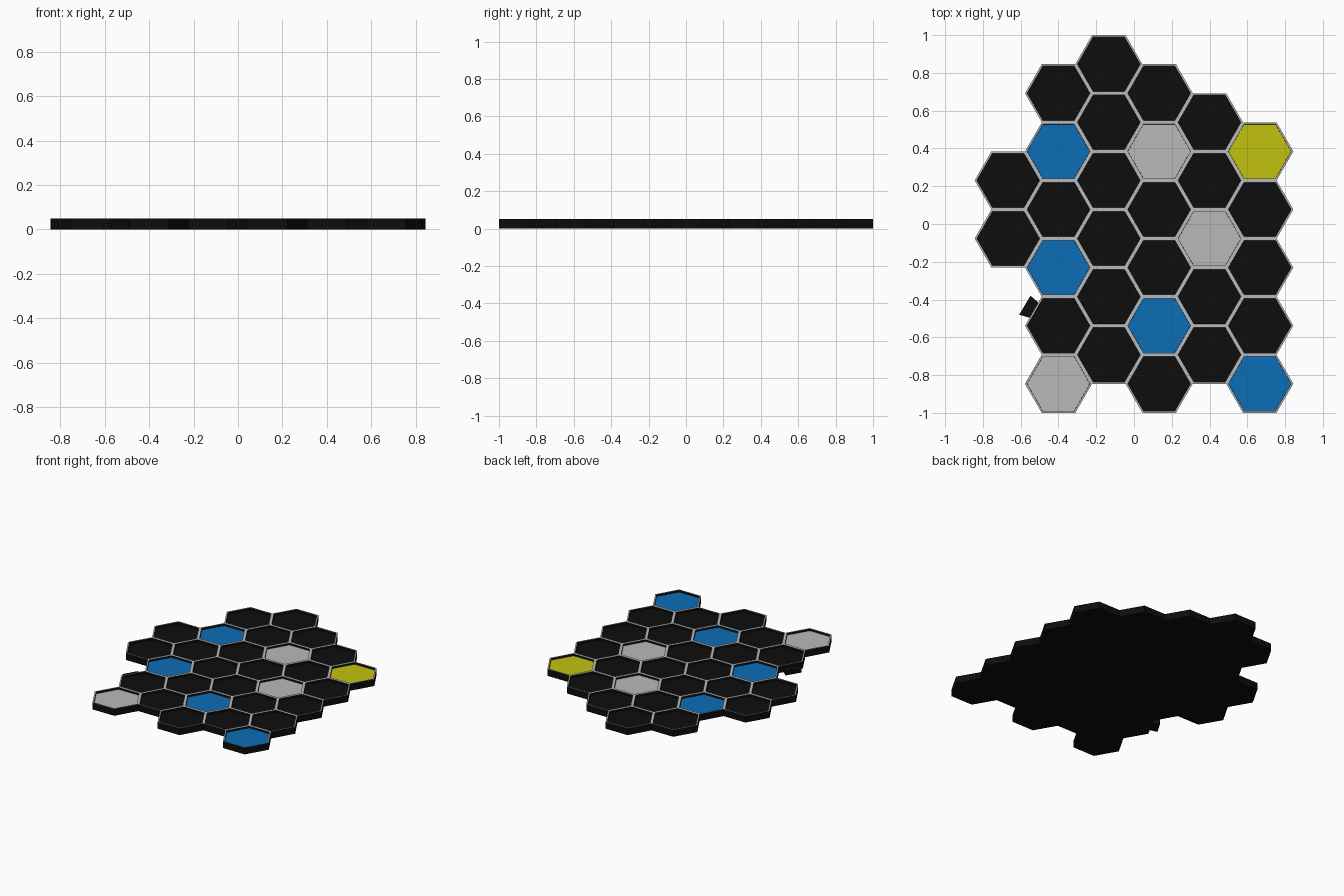
import bpy, bmesh, math
from mathutils import Vector

if "Cube" in bpy.data.objects:
    bpy.data.objects.remove(bpy.data.objects["Cube"])

PITCH = 1.692 / 5.5              # distance between neighbouring tile centres
RADIUS = PITCH / math.sqrt(3)
STEP_X = RADIUS * 1.5
HEIGHT, RIM, RECESS = 0.05, 0.01, 0.014


def material(name, rgb):
    m = bpy.data.materials.new(name)
    m.diffuse_color = (*rgb, 1)
    m.use_nodes = True
    m.node_tree.nodes["Principled BSDF"].inputs["Base Color"].default_value = m.diffuse_color
    return m


BLACK = material("black", (0.004, 0.004, 0.004))
GREY = material("light grey", (0.49, 0.49, 0.49))
BLUE = material("blue", (0.004, 0.155, 0.47))
YELLOW = material("yellow", (0.54, 0.54, 0.005))


def prism(name, points, height, mats):
    """Upright prism standing on z = 0; returns its object, bmesh and top face."""
    bm = bmesh.new()
    base = bm.faces.new([bm.verts.new((x, y, 0)) for x, y in points])
    ext = bmesh.ops.extrude_face_region(bm, geom=[base], use_keep_orig=True)
    top = next(g for g in ext["geom"] if isinstance(g, bmesh.types.BMFace))
    for v in top.verts:
        v.co.z = height
    bmesh.ops.recalc_face_normals(bm, faces=bm.faces)
    mesh = bpy.data.meshes.new(name)
    for m in mats:
        mesh.materials.append(m)
    obj = bpy.data.objects.new(name, mesh)
    bpy.context.collection.objects.link(obj)
    return obj, bm, top


def hex_tile(name, x, y, floor_mat):
    """Hexagonal tray: black body, grey rim, coloured recessed floor."""
    pts = [(x + RADIUS * math.cos(math.radians(60 * i)),
            y + RADIUS * math.sin(math.radians(60 * i))) for i in range(6)]
    obj, bm, top = prism(name, pts, HEIGHT, [BLACK, GREY, floor_mat])
    # grey rim
    rim = bmesh.ops.inset_region(bm, faces=[top], thickness=RIM, use_even_offset=True)
    for f in rim["faces"]:
        f.material_index = 1
    # black inner walls and sunken floor
    bmesh.ops.inset_region(bm, faces=[top], thickness=0.0005, use_even_offset=True)
    for v in top.verts:
        v.co.z = HEIGHT - RECESS
    top.material_index = 2
    bm.to_mesh(obj.data)
    bm.free()


# Columns from left to right: y of the top tile in half pitches, then floor colours downwards
COLUMNS = [
    (1.5, "kk"),
    (4.5, "kbkbkg"),
    (5.5, "kkkkkk"),
    (4.5, "kgkkbk"),
    (3.5, "kkgkk"),
    (2.5, "ykkkb"),
]
FLOORS = {"k": BLACK, "b": BLUE, "g": GREY, "y": YELLOW}

for c, (top_half, tiles) in enumerate(COLUMNS):
    for r, key in enumerate(tiles):
        hex_tile(f"tile_{c + 1}_{r + 1}", (c - 2.5) * STEP_X,
                 (top_half / 2 - r) * PITCH, FLOORS[key])

# Small wedge connector on the left edge
wedge, bm, _ = prism("edge_connector",
                     [(-0.548, -0.38), (-0.608, -0.48), (-0.49, -0.515), (-0.49, -0.43)],
                     0.03, [BLACK])
bm.to_mesh(wedge.data)
bm.free()
